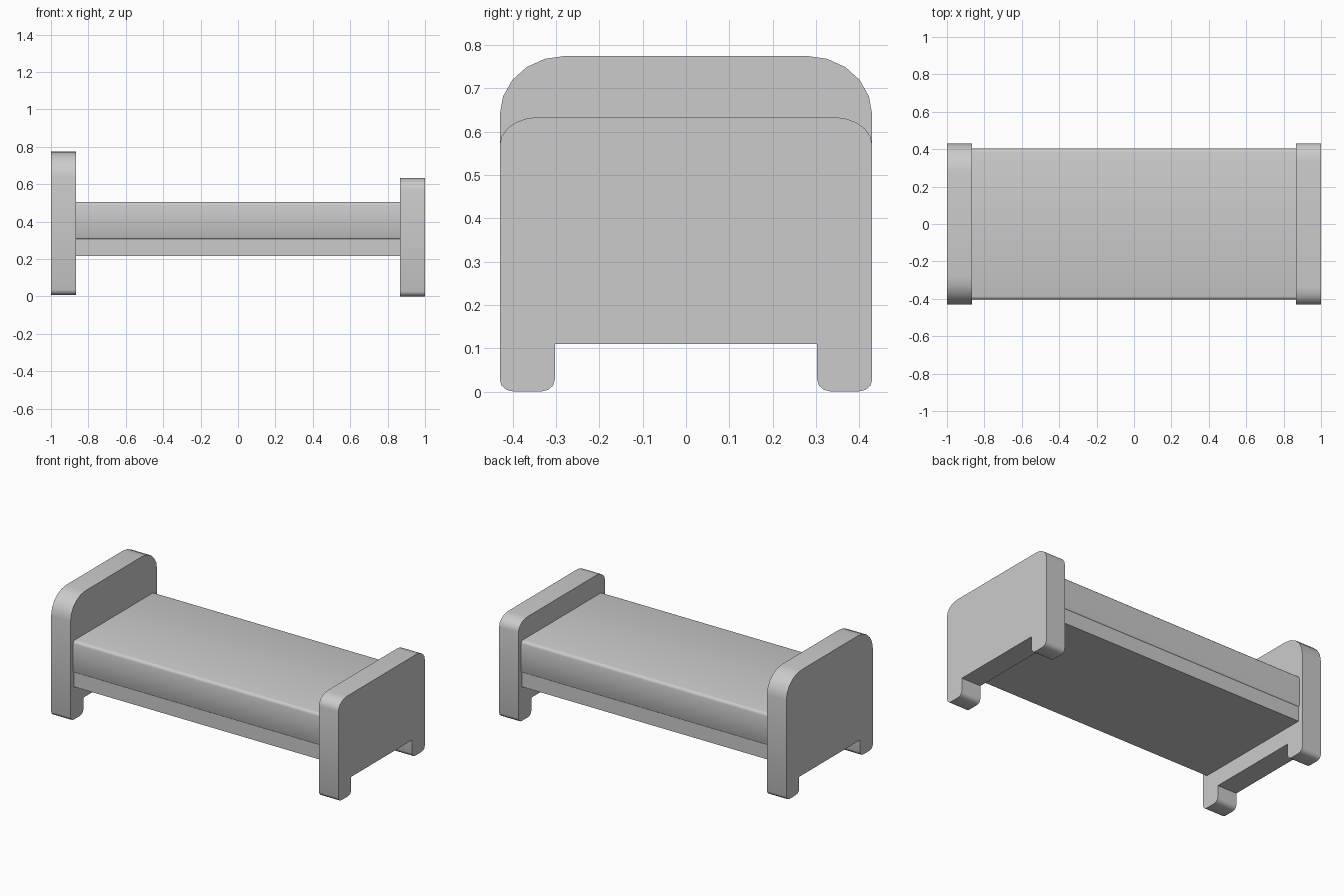
import bpy, bmesh
from math import sin, cos, pi, radians

if "Cube" in bpy.data.objects:
    bpy.data.objects.remove(bpy.data.objects["Cube"])


def arc(cy, cz, ry, rz, a0, a1, steps):
    return [(cy + ry * cos(radians(a0 + (a1 - a0) * i / steps)),
             cz + rz * sin(radians(a0 + (a1 - a0) * i / steps))) for i in range(steps + 1)]


def extrude_x(name, profile, x0, x1, angle):
    """Extrude a (y, z) outline along x."""
    bm = bmesh.new()
    face = bm.faces.new([bm.verts.new((x0, y, z)) for y, z in profile])
    out = bmesh.ops.extrude_face_region(bm, geom=[face])
    verts = [g for g in out["geom"] if isinstance(g, bmesh.types.BMVert)]
    bmesh.ops.translate(bm, verts=verts, vec=(x1 - x0, 0, 0))
    bmesh.ops.recalc_face_normals(bm, faces=bm.faces)
    mesh = bpy.data.meshes.new(name)
    bm.to_mesh(mesh)
    bm.free()
    obj = bpy.data.objects.new(name, mesh)
    bpy.context.collection.objects.link(obj)
    bpy.ops.object.select_all(action='DESELECT')
    obj.select_set(True)
    bpy.context.view_layer.objects.active = obj
    bpy.ops.object.shade_smooth_by_angle(angle=radians(angle))
    return obj


def end_board(name, x0, x1, base, top, ry, rz):
    """Board with rounded top corners, two feet and a gap between them."""
    w, inner, gap_top = 0.43, 0.303, 0.11
    half = [(inner, gap_top)]
    half += arc(inner + 0.032, base + 0.027, 0.032, 0.027, 180, 270, 3)
    half += arc(w - 0.032, base + 0.027, 0.032, 0.027, 270, 360, 3)
    half += arc(w - ry, top - rz, ry, rz, 0, 90, 5)
    mirrored = [(-y, z) for y, z in reversed(half)]
    return extrude_x(name, half + mirrored, x0, x1, 40)


# Headboard and lower footboard
end_board("headboard", -1.0, -0.865, 0.008, 0.775, 0.15, 0.135)
end_board("footboard", 0.865, 1.0, 0.0, 0.634, 0.09, 0.064)

# Bed base
extrude_x("bed_base", [(-0.398, 0.215), (0.398, 0.215), (0.398, 0.308), (-0.398, 0.308)],
          -0.87, 0.87, 30)

# Mattress with softened long edges
w, z0, z1, r = 0.404, 0.305, 0.505, 0.018
outline = (arc(w - r, z0 + r * 0.5, r, r * 0.5, 270, 360, 3) + arc(w - r, z1 - r, r, r, 0, 90, 3)
           + arc(-w + r, z1 - r, r, r, 90, 180, 3)
           + arc(-w + r, z0 + r * 0.5, r, r * 0.5, 180, 270, 3))
extrude_x("mattress", outline, -0.87, 0.87, 50)
